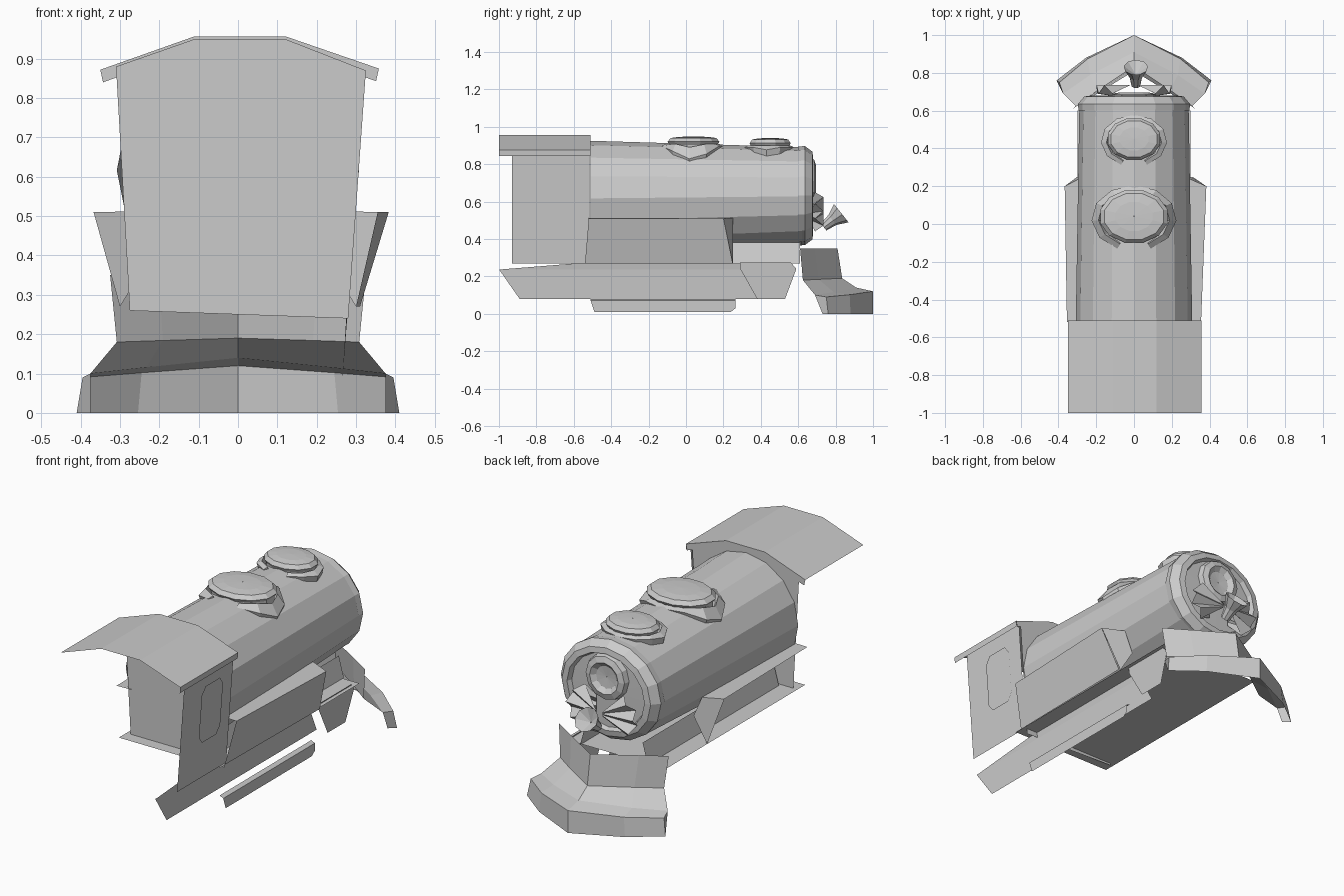
import bpy, math
from mathutils import Vector


def mesh(name, verts, faces):
    me = bpy.data.meshes.new(name)
    me.from_pydata([tuple(v) for v in verts], [], faces)
    me.validate()
    ob = bpy.data.objects.new(name, me)
    bpy.context.collection.objects.link(ob)
    return ob


def loft(name, rows, closed=False):
    """Flat-faced sheet through rows of equal point count."""
    n = len(rows[0])
    faces = []
    for r in range(len(rows) - 1):
        for i in range(n if closed else n - 1):
            j = (i + 1) % n
            faces.append((r * n + i, r * n + j, (r + 1) * n + j, (r + 1) * n + i))
    return mesh(name, [p for row in rows for p in row], faces)


def plate(name, pts):
    return mesh(name, pts, [tuple(range(len(pts)))])


def revolve(name, profile, origin, axis, n):
    """Profile of (distance along axis, radius) turned about the axis."""
    q = Vector((0, 0, 1)).rotation_difference(Vector(axis).normalized())
    rows = []
    for d, r in profile:
        rows.append([Vector(origin) + q @ Vector((r * math.sin(2 * math.pi * i / n),
                     r * math.cos(2 * math.pi * i / n), d)) for i in range(n)])
    return loft(name, rows, True)


def ring(y, cz, r, wide=1.0, n=16):
    return [(r * wide * math.sin(2 * math.pi * i / n), y, cz + r * math.cos(2 * math.pi * i / n))
            for i in range(n)]


# tapered boiler barrel, slightly wider than tall at the nose
loft("boiler", [ring(-0.51, 0.617, 0.308), ring(0.62, 0.628, 0.263, 1.1)], True)

# smokebox rim, front disc and round lamp
loft("smokebox_front", [ring(y, 0.632, r, 1.12) for y, r in
     [(0.60, 0.262), (0.635, 0.265), (0.675, 0.235), (0.68, 0.205), (0.655, 0.195), (0.66, 0.002)]], True)
revolve("front_lamp", [(0.65, 0.125), (0.685, 0.115), (0.695, 0.085), (0.675, 0.06), (0.67, 0.001)],
        (0, 0, 0.71), (0, 1, 0), 12)

# pleated fans and small bell on the nose
for s, side in ((-1, "left"), (1, "right")):
    rim = []
    for i in range(7):
        a = math.radians(-50 + 18 * i)
        rim.append((s * (0.02 + 0.18 * math.cos(a)), 0.735 if i % 2 else 0.69, 0.54 + 0.13 * math.sin(a)))
    loft("nose_fan_" + side, [[(s * 0.02, 0.735, 0.54 + 0.004 * (i - 3)) for i in range(7)], rim,
                              [(s * 0.06, 0.67, 0.54 + 0.02 * (i - 3)) for i in range(7)]])
revolve("nose_bell", [(0, 0.025), (0.06, 0.035), (0.12, 0.065), (0.07, 0.002)],
        (0.01, 0.735, 0.465), (0, 0.78, 0.62), 9)


# steam domes: low lid with a broken collar that follows the boiler
def dome(name, cy, rx, ry, top):
    def surf(x):
        return 0.615 + math.sqrt(0.29 ** 2 - x * x)

    def oval(k, z, n=12):
        return [(k * rx * math.sin(2 * math.pi * (i + .5) / n),
                 cy + 0.01 + k * ry * math.cos(2 * math.pi * (i + .5) / n), z) for i in range(n)]
    loft(name + "_lid", [oval(0.74, top - 0.09), oval(0.76, top - 0.045), oval(0.82, top - 0.028),
                         oval(0.72, top - 0.008), oval(0.45, top - 0.002), oval(0.01, top)], True)
    rows = []
    for i in range(11):
        a = math.radians(-67 + 314 * i / 10)
        c, s = math.cos(a), math.sin(a)
        prof = []
        for k, lift, cap in ((0.95, -0.01, 0.07), (1.0, 0.03, 0.05), (0.84, 0.055, 0.04), (0.76, 0.0, 0.07)):
            x = k * rx * c
            prof.append((x, cy + k * ry * s, min(surf(x) + lift, top - cap)))
        rows.append(prof)
    loft(name + "_collar", rows)
    for row, end in ((rows[0], "a"), (rows[-1], "b")):
        plate(name + "_collar_end_" + end, row)


dome("rear_dome", 0.03, 0.225, 0.175, 0.948)
dome("front_dome", 0.44, 0.175, 0.138, 0.94)

# running board / floor
loft("running_board", [[(-0.30, -0.58, 0.27), (0.30, -0.58, 0.27)],
                       [(-0.30, 0.60, 0.27), (0.30, 0.60, 0.27)]])

# side tanks: tops and front plates both sides, leaning outer side on the right only
for s, side in ((-1, "left"), (1, "right")):
    w = 0.367 if s < 0 else 0.383
    loft("tank_top_" + side, [[(s * 0.27, -0.52, 0.512), (s * 0.355, -0.52, 0.51)],
                              [(s * 0.27, 0.25, 0.512), (s * w, 0.20, 0.51)]])
    plate("tank_front_" + side, [(s * 0.27, 0.25, 0.512), (s * w, 0.20, 0.51),
                                 (s * 0.30, 0.25, 0.27), (s * 0.22, 0.25, 0.40)])
    loft("boiler_saddle_" + side, [[(s * 0.2, y, 0.27), (s * 0.17, y, 0.38)] for y in (-0.5, 0.61)])
loft("tank_side_right", [[(0.355, -0.52, 0.51), (0.30, -0.54, 0.27)],
                         [(0.383, 0.20, 0.51), (0.31, 0.25, 0.27)]])

# cab: front wall and right wall
plate("cab_front_wall", [(-0.275, -0.515, 0.26), (0.28, -0.515, 0.24), (0.325, -0.515, 0.87),
                         (0.12, -0.515, 0.95), (-0.11, -0.515, 0.95), (-0.31, -0.515, 0.88)])
plate("cab_right_wall", [(0.29, -0.93, 0.27), (0.29, -0.515, 0.27),
                         (0.335, -0.515, 0.87), (0.335, -0.93, 0.87)])


# window panel lying on the wall, chamfered corners
def wall_x(z):
    return 0.29 + 0.045 * (z - 0.27) / 0.6


win = [(-0.75, 0.47), (-0.63, 0.47), (-0.60, 0.51), (-0.60, 0.74),
       (-0.63, 0.78), (-0.75, 0.78), (-0.78, 0.74), (-0.78, 0.51)]
plate("cab_window", [(wall_x(z) + 0.006, y, z) for y, z in win])

# cab roof with front fascia and right lip
roof = [(-0.35, 0.872), (-0.11, 0.957), (0.12, 0.957), (0.358, 0.875)]
loft("cab_roof", [[(x, y, z) for x, z in roof] for y in (-1.0, -0.51)])
loft("roof_fascia", [[(x, -0.51, z) for x, z in roof], [(x * 0.98, -0.51, z - 0.032) for x, z in roof]])
loft("roof_lip", [[(0.358, y, 0.875), (0.355, y, 0.843)] for y in (-1.0, -0.51)])

# right-hand frame skirt, front step plate and lower rail
plate("frame_skirt", [(0.21, -1.0, 0.238), (0.20, -0.89, 0.08), (0.20, 0.38, 0.08), (0.21, 0.30, 0.238)])
loft("skirt_ledge", [[(0.21, -0.98, 0.238), (0.21, 0.30, 0.238)], [(0.215, -0.58, 0.27), (0.215, 0.30, 0.27)]])
plate("front_step", [(0.275, 0.29, 0.24), (0.265, 0.38, 0.08), (0.265, 0.53, 0.08),
                     (0.275, 0.59, 0.24), (0.28, 0.56, 0.275), (0.28, 0.29, 0.275)])
plate("lower_rail", [(0.27, -0.51, 0.07), (0.27, -0.49, 0.01), (0.27, 0.24, 0.01),
                     (0.27, 0.265, 0.03), (0.27, 0.265, 0.07)])
loft("lower_rail_flange", [[(0.27, -0.51, 0.07), (0.27, 0.265, 0.07)],
                           [(0.248, -0.51, 0.08), (0.248, 0.265, 0.08)]])


# V-shaped pilot: each row is half-width, side y, nose y, side z, nose z
def vee(w, ys, yn, zs, zn, bulge=0.5):
    my, mz = ys + (yn - ys) * bulge, zs * 0.6 + zn * 0.4
    return [(-w, ys, zs), (-w * 0.62, my, mz), (0, yn, zn), (w * 0.62, my, mz), (w, ys, zs)]


loft("pilot_shield", [vee(0.325, 0.61, 0.81, 0.35, 0.35, 0.38), vee(0.308, 0.625, 0.835, 0.18, 0.19, 0.4),
                      vee(0.375, 0.69, 0.91, 0.10, 0.14, 0.45), vee(0.395, 0.75, 1.0, 0.09, 0.12),
                      vee(0.41, 0.76, 1.0, 0.0, 0.0)])
# pilot end cheeks
for s, side in ((-1, "left"), (1, "right")):
    plate("pilot_cheek_" + side, [(s * 0.375, 0.69, 0.10), (s * 0.395, 0.75, 0.09),
                                  (s * 0.41, 0.76, 0.0), (s * 0.375, 0.73, 0.0)])
